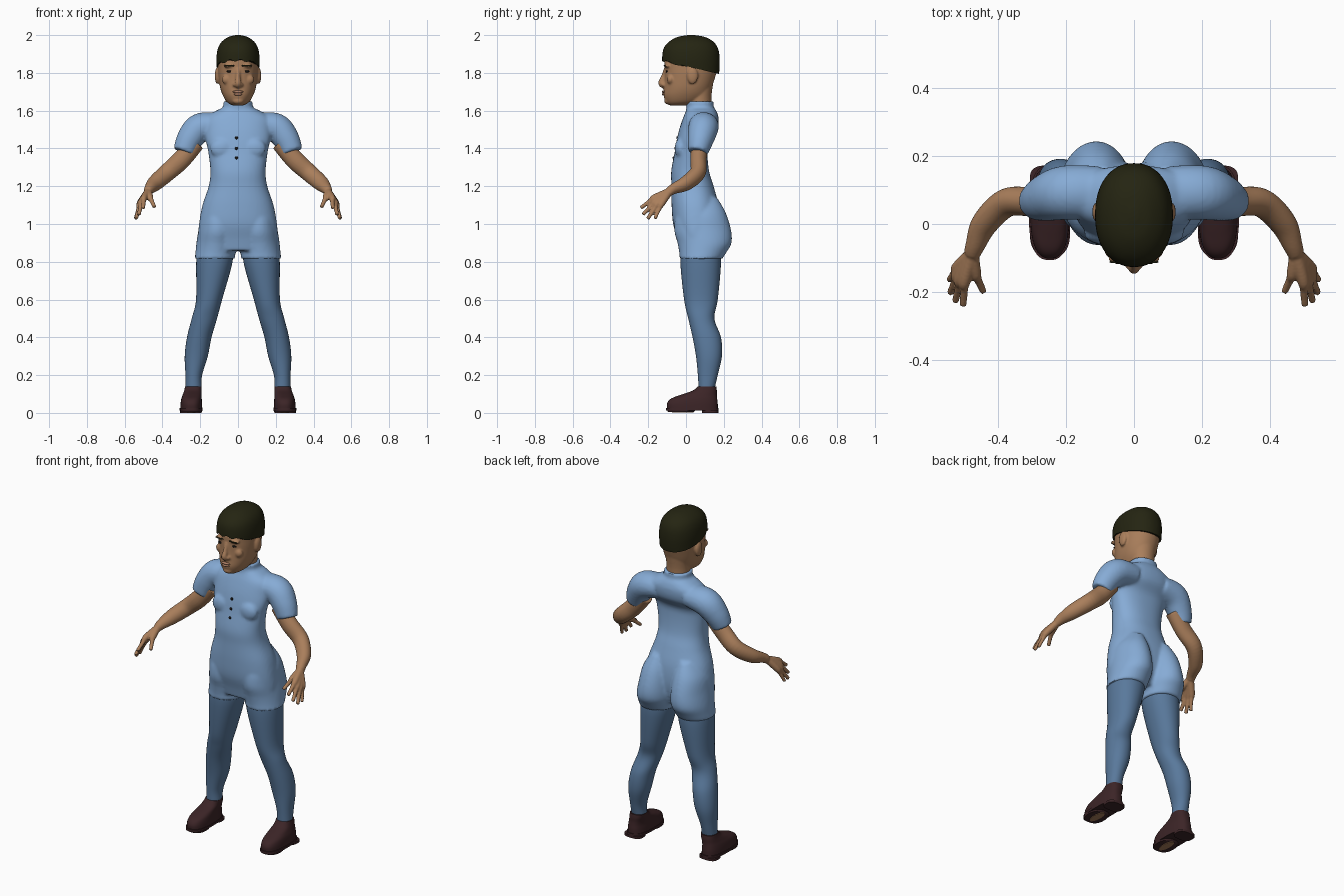
import bpy, bmesh
from math import sin, cos, pi, radians
from mathutils import Vector, Matrix

if "Cube" in bpy.data.objects:
    bpy.data.objects.remove(bpy.data.objects["Cube"])


def material(name, rgb):
    m = bpy.data.materials.new(name)
    m.use_nodes = True
    m.diffuse_color = (*rgb, 1)
    m.node_tree.nodes["Principled BSDF"].inputs["Base Color"].default_value = (*rgb, 1)
    return m


SHIRT = material("light blue cloth", (0.24, 0.41, 0.67))
TROUSER = material("denim blue cloth", (0.10, 0.19, 0.33))
POCKET = material("pocket blue cloth", (0.15, 0.27, 0.46))
SKIN = material("tan skin", (0.40, 0.21, 0.105))
LIP = material("lip", (0.42, 0.21, 0.13))
HAIR = material("dark hair", (0.018, 0.018, 0.006))
SHOE = material("maroon leather", (0.045, 0.018, 0.02))
SOCK = material("dark sock", (0.03, 0.03, 0.012))
BLACK = material("black", (0.008, 0.007, 0.006))


def spline(rows, steps=6):
    """Smooth curve through rows of numbers."""
    rows = [Vector(r) for r in rows]
    out = []
    for i in range(len(rows) - 1):
        a, b, c, d = (rows[max(0, min(len(rows) - 1, i + j))] for j in (-1, 0, 1, 2))
        for k in range(steps):
            t = k / steps
            out.append(b + (c - a) * (t / 2) + (2 * a - 5 * b + 4 * c - d) * (t * t / 2)
                       + (3 * b - a - 3 * c + d) * (t ** 3 / 2))
    return out + [rows[-1]]


def skin_rings(bm, rings):
    loops = [[bm.verts.new(p) for p in ring] for ring in rings]
    n = len(loops[0])
    for lo, hi in zip(loops, loops[1:]):
        for i in range(n):
            bm.faces.new((lo[i], lo[(i + 1) % n], hi[(i + 1) % n], hi[i]))
    bm.faces.new(loops[0][::-1])
    bm.faces.new(loops[-1])


def stack(bm, rows, side=1, power=2.0, n=64):
    """Level rings given as height, centre x, half width, front y, back y."""
    def bend(v):
        return (1 if v > 0 else -1) * abs(v) ** (2 / power)
    rings = []
    for z, cx, hw, front, back in spline(rows):
        mid, dep = (front + back) / 2, (back - front) / 2
        rings.append([Vector((side * cx + hw * bend(cos(2 * pi * i / n)),
                              mid + dep * bend(sin(2 * pi * i / n)), z)) for i in range(n)])
    skin_rings(bm, rings)


def tube(bm, rows, side=1, n=24):
    """Rings along a path given as x, y, z, thickness, depth."""
    pts = spline(rows)
    rings = []
    for i, p in enumerate(pts):
        t = (Vector(pts[min(i + 1, len(pts) - 1)][:3]) - Vector(pts[max(i - 1, 0)][:3])).normalized()
        v = (Vector((0, 1, 0)) - t * t.y).normalized()
        u = v.cross(t)
        ring = [Vector(p[:3]) + u * p[3] * cos(2 * pi * j / n) + v * p[4] * sin(2 * pi * j / n)
                for j in range(n)]
        rings.append([Vector((side * q.x, q.y, q.z)) for q in ring])
    skin_rings(bm, rings)


def blob(bm, centre, size):
    mat = Matrix.Translation(centre) @ Matrix.Diagonal((*size, 1))
    bmesh.ops.create_uvsphere(bm, u_segments=24, v_segments=14, radius=1, matrix=mat)


def finish(name, bm, mats, rule=None, voxel=0, smooth=3, mirror=False, cuts=(), sharp=50):
    """Turn a bmesh into an object; optionally fuse it, cut it, colour it and mirror it."""
    bmesh.ops.recalc_face_normals(bm, faces=bm.faces)
    mesh = bpy.data.meshes.new(name)
    bm.to_mesh(mesh)
    obj = bpy.data.objects.new(name, mesh)
    bpy.context.collection.objects.link(obj)
    if voxel:
        mod = obj.modifiers.new("fuse", 'REMESH')
        mod.mode, mod.voxel_size = 'VOXEL', voxel
        mod = obj.modifiers.new("relax", 'SMOOTH')
        mod.factor, mod.iterations = 0.5, smooth
        fused = obj.evaluated_get(bpy.context.evaluated_depsgraph_get())
        mesh = bpy.data.meshes.new_from_object(fused)
        obj.modifiers.clear()
        obj.data = mesh
    bm.clear()
    bm.from_mesh(mesh)
    for co, no in cuts:
        bmesh.ops.bisect_plane(bm, geom=bm.verts[:] + bm.edges[:] + bm.faces[:],
                               plane_co=co, plane_no=no)
    bm.normal_update()
    for f in bm.faces:
        f.smooth = True
        f.material_index = rule(f.calc_center_median(), f.normal) if rule else 0
    bm.to_mesh(mesh)
    bm.free()
    mesh.materials.clear()
    for m in mats:
        mesh.materials.append(m)
    mesh.set_sharp_from_angle(angle=radians(sharp))
    if mirror:
        obj.modifiers.new("mirror", 'MIRROR').use_mirror_merge = False
    return obj


# Shirt with shorts: torso, sleeves and seat fused into one garment
bm = bmesh.new()
stack(bm, [(0.86, 0, .19, -.03, .14), (0.92, 0, .21, -.045, .165), (1.0, 0, .206, -.068, .178),
           (1.1, 0, .188, -.076, .172), (1.2, 0, .155, -.077, .146), (1.28, 0, .146, -.078, .122),
           (1.38, 0, .157, -.06, .113), (1.44, 0, .17, -.05, .12), (1.5, 0, .18, -.036, .163),
           (1.56, 0, .175, -.016, .172), (1.6, 0, .115, 0, .16), (1.618, 0, .08, .002, .147),
           (1.65, 0, .078, 0, .146)], power=2.3)
for s in (1, -1):
    tube(bm, [(.1, .092, 1.525, .065, .078), (.2, .092, 1.51, .077, .08), (.255, .078, 1.45, .07, .07),
              (.287, .063, 1.38, .058, .054)], s)
    stack(bm, [(1.14, .09, .05, 0, .165), (1.06, .102, .09, -.05, .21), (.97, .107, .102, -.062, .238),
               (.9, .113, .107, -.045, .241), (.85, .119, .106, -.036, .214),
               (.815, .123, .106, -.034, .192)], s)
    blob(bm, (s * .085, -.028, 1.4), (.062, .032, .055))


def shirt_rule(c, n):
    if c.y > .04 and abs(c.x) < .016 and c.z > .95:
        return 1
    if n.y > .1 and abs(c.x) < .135 and 1.4 + .01 * sin(c.x * 130) < c.z < 1.492:
        return 1
    return 2 if n.y < 0 and .058 < c.x < .158 and 1.378 < c.z < 1.5 else 0


shirt = finish("shirt", bm, [SHIRT, SKIN, POCKET], shirt_rule, voxel=.009, smooth=4,
               cuts=[((x, 0, 0), (1, 0, 0)) for x in (-.016, .016, .058, .158)]
               + [((0, 0, z), (0, 0, 1)) for z in (1.378, 1.492, 1.5)])

# Buttons down the chest
bm = bmesh.new()
for z in (1.456, 1.4, 1.35):
    hit, spot, _, _ = shirt.ray_cast((-.008, -1, z), (0, 1, 0))
    blob(bm, spot, (.008, .005, .008))
finish("buttons", bm, [BLACK])

# Trouser legs with bare inner seam and torn backs of the knees
bm = bmesh.new()
stack(bm, [(.9, .12, .09, -.02, .17), (.8, .125, .096, -.03, .185), (.6, .153, .069, -.01, .168),
           (.5, .178, .067, .012, .15), (.4, .205, .065, .035, .185), (.3, .221, .061, .053, .19),
           (.2, .234, .044, .063, .168), (.14, .235, .042, .066, .154)], power=2.1)


def leg_rule(c, n):
    if n.x < 0 and c.z < .21 and c.y < .12 - (c.z - .14):
        return 2
    if n.x < -.3 and abs(c.y - .112) < .013:
        return 1
    torn = n.y > .25 and .457 < c.z < .495 + .008 * sin(c.x * 250) and abs(c.x - .2) < .042
    return 1 if torn else 0


finish("trouser_legs", bm, [TROUSER, SKIN, SOCK], leg_rule, mirror=True)

# Socks and shoes
bm = bmesh.new()
stack(bm, [(.09, .236, .038, .07, .15), (.13, .236, .038, .07, .15), (.165, .235, .038, .072, .15)])
finish("socks", bm, [SOCK], mirror=True)
bm = bmesh.new()
stack(bm, [(.02, .247, .058, -.1, .168), (.05, .247, .057, -.1, .168), (.075, .246, .054, -.08, .165),
           (.095, .243, .05, -.03, .163), (.118, .239, .046, .035, .163), (.14, .236, .044, .062, .16)],
      power=2.5)
finish("shoe_uppers", bm, [SHOE], mirror=True)
bm = bmesh.new()
stack(bm, [(.012, .248, .061, -.106, .172), (.026, .248, .061, -.106, .172)], power=2.6)
stack(bm, [(0, .25, .056, .085, .172), (.014, .25, .056, .085, .172)], power=3)
stack(bm, [(.004, .247, .056, -.095, .04), (.014, .247, .059, -.1, .05)], power=2.4)
finish("shoe_soles", bm, [SHOE], mirror=True)
bm = bmesh.new()
stack(bm, [(.001, .247, .022, -.075, .04), (.006, .247, .022, -.075, .04)])
finish("worn_sole_patches", bm, [SKIN], mirror=True)

# Arms, palms and fingers
bm = bmesh.new()
wrist = Vector((.476, -.088, 1.172))
tube(bm, [(.22, .072, 1.43, .045, .045), (.3, .066, 1.34, .05, .043), (.375, .062, 1.272, .047, .042),
          (.438, .002, 1.217, .042, .038), (.466, -.062, 1.188, .03, .028),
          (*wrist, .024, .025)])
for tip, thick in (((.502, -.24, 1.085), .012), ((.525, -.228, 1.05), .012),
                   ((.54, -.203, 1.028), .012), ((.543, -.165, 1.028), .011), ((.442, -.2, 1.09), .012)):
    tip = Vector(tip)
    bend = wrist.lerp(tip, .52) + Vector((.008, 0, .012))
    tube(bm, [(*wrist, .02, .02), (*bend, .018, .018), (*bend.lerp(tip, .35), thick, thick),
              (*tip, thick * .85, thick * .85)], n=14)
finish("arms", bm, [SKIN], voxel=.005, smooth=2, mirror=True)

# Head with neck, nose, brow and ears
bm = bmesh.new()
stack(bm, [(1.628, 0, .03, -.088, 0), (1.645, 0, .058, -.106, .07), (1.68, 0, .08, -.118, .115),
           (1.72, 0, .094, -.116, .135), (1.77, 0, .102, -.113, .152), (1.82, 0, .106, -.113, .165),
           (1.88, 0, .104, -.11, .165), (1.94, 0, .085, -.08, .14), (1.975, 0, .04, -.03, .09)],
      power=2.15)
stack(bm, [(1.6, 0, .066, .012, .135), (1.68, 0, .066, .01, .135), (1.78, 0, .075, .02, .15)])
tube(bm, [(0, -.106, 1.82, .012, .012), (0, -.118, 1.78, .012, .014), (0, -.129, 1.745, .017, .018),
          (0, -.118, 1.728, .016, .012)])
for s in (1, -1):
    blob(bm, (s * .018, -.117, 1.737), (.011, .014, .01))
    blob(bm, (s * .045, -.099, 1.837), (.034, .016, .01))
    blob(bm, (s * .058, -.082, 1.765), (.028, .02, .026))
    blob(bm, (s * .109, .035, 1.785), (.014, .029, .044))
blob(bm, (0, -.098, 1.652), (.03, .018, .018))
head = finish("head", bm, [SKIN], voxel=.006, smooth=2)


def on_face(x, z):
    return head.ray_cast((x, -1, z), (0, 1, 0))[1]


# Eyes, brows and lips laid on the face
eyes, brows, lips = bmesh.new(), bmesh.new(), bmesh.new()
for s in (1, -1):
    blob(eyes, on_face(s * .045, 1.808), (.017, .005, .006))
    for x in (.03, .045, .06):
        blob(brows, on_face(s * x, 1.838), (.012, .004, .004))
for z, w in ((1.7, .028), (1.687, .024)):
    blob(lips, on_face(0, z), (w, .009, .007))
finish("eyes", eyes, [BLACK])
finish("brows", brows, [HAIR])
finish("lips", lips, [LIP])

# Hair cap, trimmed along a sloping line with an uneven fringe
bm = bmesh.new()
stack(bm, [(1.76, 0, .107, -.1, .17), (1.82, 0, .112, -.122, .177), (1.88, 0, .114, -.126, .178),
           (1.93, 0, .106, -.118, .169), (1.965, 0, .086, -.09, .145), (1.99, 0, .05, -.045, .1),
           (2.0, 0, .012, .01, .045)], power=2.2)
cut = bmesh.ops.bisect_plane(bm, geom=bm.verts[:] + bm.edges[:] + bm.faces[:], plane_co=(0, 0, 1.836),
                             plane_no=(0, .24, 1), clear_inner=True)["geom_cut"]
for v in [g for g in cut if isinstance(g, bmesh.types.BMVert)]:
    if v.co.y < -.03:
        v.co.z += .007 * sin(v.co.x * 110)
bmesh.ops.holes_fill(bm, edges=[g for g in cut if isinstance(g, bmesh.types.BMEdge)], sides=0)
finish("hair", bm, [HAIR])
